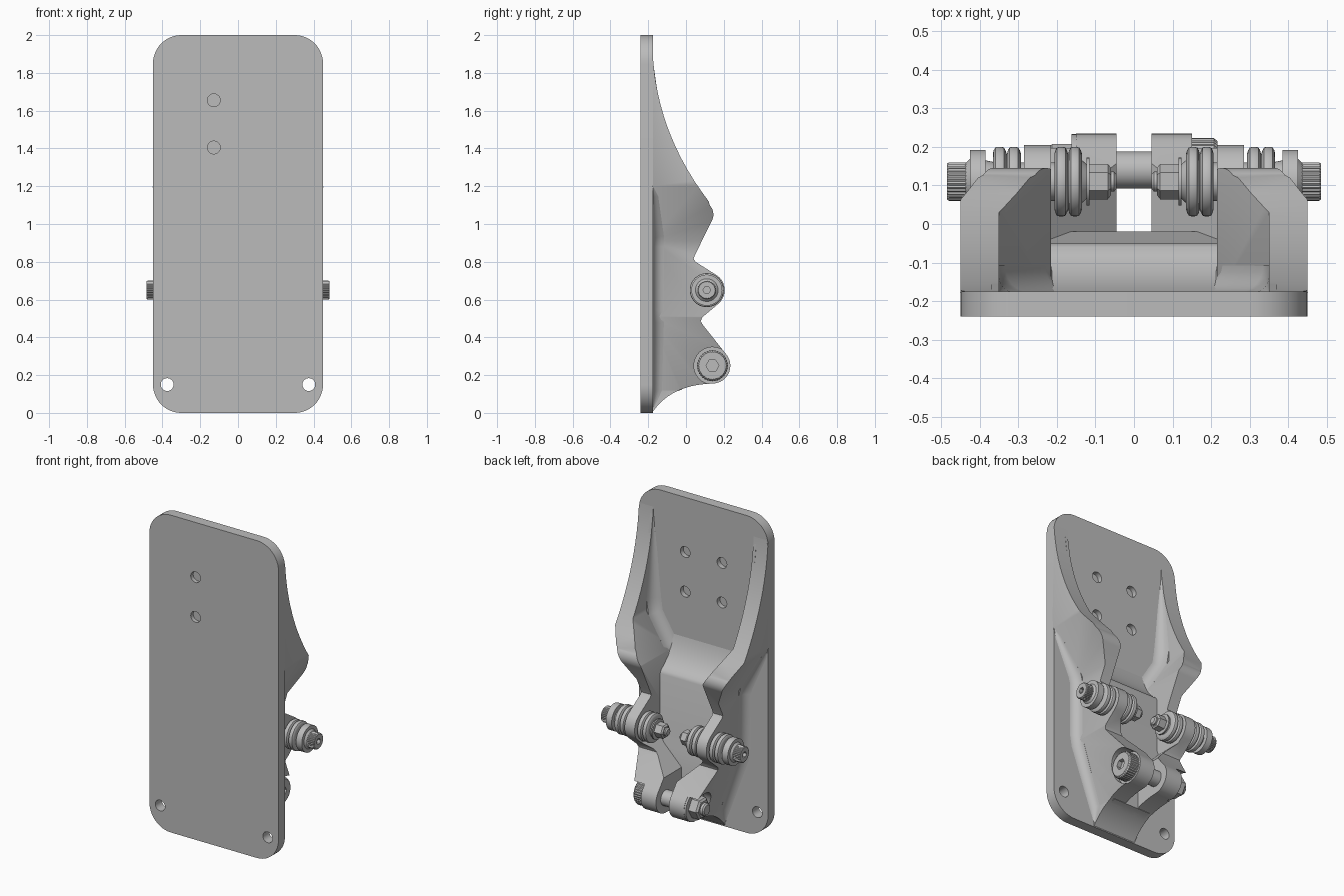
import bpy, bmesh, math
from mathutils import Vector

cube = bpy.data.objects.get("Cube")
if cube:
    bpy.data.objects.remove(cube, do_unlink=True)

grey = bpy.data.materials.new("mid grey")
grey.use_nodes = True
GREY = (0.5, 0.5, 0.5, 1)
grey.diffuse_color = GREY
grey.node_tree.nodes["Principled BSDF"].inputs["Base Color"].default_value = GREY
BACK = -0.177  # rear face of the plate


def finish(name, bm):
    bmesh.ops.recalc_face_normals(bm, faces=bm.faces)
    me = bpy.data.meshes.new(name)
    bm.to_mesh(me)
    bm.free()
    me.materials.append(grey)
    ob = bpy.data.objects.new(name, me)
    bpy.context.collection.objects.link(ob)
    return ob


def activate(ob):
    bpy.ops.object.select_all(action='DESELECT')
    ob.select_set(True)
    bpy.context.view_layer.objects.active = ob


def smooth(ob, angle=32):
    activate(ob)
    bpy.ops.object.shade_smooth_by_angle(angle=math.radians(angle))
    return ob


def arc(cx, cy, r, start, end, n=12):
    angles = [math.radians(start + (end - start) * i / n) for i in range(n + 1)]
    return [(cx + r * math.cos(a), cy + r * math.sin(a)) for a in angles]


def bezier(p, c, q, n=14):
    ts = [i / n for i in range(n + 1)]
    return [tuple((1 - t) ** 2 * p[k] + 2 * t * (1 - t) * c[k] + t * t * q[k] for k in (0, 1)) for t in ts]


def prism(name, pts, axis, lo, hi):
    """Extrude a (y, z) outline along x, or an (x, z) outline along y."""
    bm = bmesh.new()
    place = (lambda a, b, d: (d, a, b)) if axis == 'x' else (lambda a, b, d: (a, d, b))
    rings = [[bm.verts.new(place(a, b, d)) for a, b in pts] for d in (lo, hi)]
    n = len(pts)
    for ring in rings:
        bm.faces.new(ring)
    for i in range(n):
        j = (i + 1) % n
        bm.faces.new((rings[0][i], rings[0][j], rings[1][j], rings[1][i]))
    return finish(name, bm)


def lathe(name, profile, y, z, segs=40, side=1, knurl=0):
    """Revolve (x, radius) points about an axis along x."""
    bm = bmesh.new()
    rings = []
    for x, r in profile:
        ring = []
        for i in range(segs):
            a = 2 * math.pi * i / segs
            k = r - knurl * (i % 2)
            ring.append(bm.verts.new((x * side, y + k * math.cos(a), z + k * math.sin(a))))
        rings.append(ring)
    for a, b in zip(rings, rings[1:]):
        for i in range(segs):
            j = (i + 1) % segs
            bm.faces.new((a[i], a[j], b[j], b[i]))
    bm.faces.new(rings[0])
    bm.faces.new(rings[-1])
    return finish(name, bm)


def boolean(ob, tool, op='DIFFERENCE'):
    activate(ob)
    mod = ob.modifiers.new("bool", 'BOOLEAN')
    mod.operation, mod.object, mod.solver = op, tool, 'EXACT'
    bpy.ops.object.modifier_apply(modifier=mod.name)
    bpy.data.objects.remove(tool, do_unlink=True)
    return ob


def mirror(ob):
    activate(ob)
    mod = ob.modifiers.new("mirror", 'MIRROR')
    mod.use_mirror_merge = False
    bpy.ops.object.modifier_apply(modifier=mod.name)
    return ob


def fillet(name, path, sign):
    """Concave strip where a wall meets the plate; path holds (x, z, radius)."""
    bm = bmesh.new()
    rings = []
    for i, (x, z, r) in enumerate(path):
        a, b = path[max(i - 1, 0)], path[min(i + 1, len(path) - 1)]
        t = Vector((b[0] - a[0], b[1] - a[1])).normalized()
        nx, nz = -t.y * sign, t.x * sign
        section = [(-0.02, 0), (-0.02, r)]
        section += [(r * (1 - math.sin(k * math.pi / 12)), r * (1 - math.cos(k * math.pi / 12)))
                    for k in range(6, -1, -1)]
        rings.append([bm.verts.new((x + nx * o, BACK + h, z + nz * o)) for o, h in section])
    n = len(rings[0])
    for a, b in zip(rings, rings[1:]):
        for i in range(n):
            j = (i + 1) % n
            bm.faces.new((a[i], a[j], b[j], b[i]))
    bm.faces.new(rings[0])
    bm.faces.new(rings[-1])
    return smooth(mirror(finish(name, bm)))


# Base plate with rounded corners and holes
outline = (arc(0.3, 1.85, 0.15, 0, 90) + arc(-0.3, 1.85, 0.15, 90, 180)
           + arc(-0.3, 0.15, 0.15, 180, 270) + arc(0.3, 0.15, 0.15, 270, 360))
plate = prism("base_plate", outline, 'y', -0.24, -0.175)
holes = [(s * 0.375, 0.15, -0.3, -0.1) for s in (-1, 1)]
holes += [(s * 0.128, z, -0.205, -0.1) for s in (-1, 1) for z in (1.655, 1.405)]
holes += [(-0.128, z, -0.3, -0.215) for z in (1.655, 1.405)]
for x, z, lo, hi in holes:
    boolean(plate, prism("hole_cutter", arc(x, z, 0.034, 0, 345, 23), 'y', lo, hi))
smooth(plate)

# Side walls: side outline crossed with the front outline
AXLE, PIVOT = (0.11, 0.65), (0.14, 0.25)
underside = bezier((0.14, 0.155), (-0.08, 0.15), (-0.18, 0.0))
side = (bezier((-0.178, 1.95), (-0.17, 1.5), (0.12, 1.12)) + arc(0.075, 1.05, 0.07, 42, -30)
        + [(0.047, 0.835), (0.04, 0.815), (0.05, 0.8)] + arc(*AXLE, 0.095, 62, -50)
        + [(0.085, 0.505), (0.078, 0.485), (0.09, 0.465)] + arc(*PIVOT, 0.095, 45, -88)
        + underside + [(-0.19, 0.0), (-0.19, 1.95)])
plan = [(0.35, 1.96), (0.41, 1.94), (0.45, 1.85), (0.45, 1.2), (0.285, 0.91), (0.285, 0.51),
        (0.15, 0.12), (0.15, -0.1), (0.045, -0.1), (0.045, 0.38), (0.215, 0.55), (0.215, 1.03),
        (0.35, 1.25)]
wall = prism("side_walls", side, 'x', 0, 0.6)
boolean(wall, prism("plan_cutter", plan, 'y', -0.4, 0.4), 'INTERSECT')
boolean(wall, lathe("seat_cutter", [(0.15, 0.098), (0.5, 0.098)], *PIVOT))
smooth(mirror(wall))

# Raised floor between the walls
floor_side = (bezier((-0.18, 1.14), (-0.15, 0.99), (-0.06, 0.935), 8)
              + [(-0.05, 0.915), (-0.05, 0.58), (-0.02, 0.5), (-0.02, 0.124)]
              + [p for p in underside if p[0] < -0.03] + [(-0.19, 0), (-0.19, 1.14)])
half = [(0.26, 1.2), (0.26, 0.5), (0.13, 0.12), (0.13, -0.1)]
floor = prism("raised_floor", floor_side, 'x', -0.4, 0.4)
floor_plan = half + [(-x, z) for x, z in reversed(half)]
boolean(floor, prism("plan_cutter", floor_plan, 'y', -0.4, 0.4), 'INTERSECT')
smooth(floor)

# Soft corners where the walls meet the plate
fillet("inner_fillet", [(0.35, 1.85, 0.004), (0.35, 1.6, 0.04), (0.35, 1.32, 0.07), (0.335, 1.225, 0.07),
                        (0.23, 1.055, 0.07), (0.215, 1.0, 0.07), (0.215, 0.93, 0.07)], -1)
fillet("outer_fillet", [(0.45, 1.2, 0.002), (0.42, 1.147, 0.03), (0.3, 0.936, 0.06), (0.285, 0.88, 0.06),
                        (0.285, 0.54, 0.06), (0.275, 0.48, 0.06), (0.15, 0.12, 0.05),
                        (0.15, 0.03, 0.01)], 1)


def ribbed_roller(lo, hi, r):
    """Two rounded ribs with a groove between them."""
    w = (hi - lo) / 2
    pts = []
    for x in (lo, lo + w):
        pts += [(x, r * 0.8), (x + w * 0.08, r * 0.9), (x + w * 0.2, r * 0.98), (x + w * 0.35, r),
                (x + w * 0.65, r), (x + w * 0.8, r * 0.98), (x + w * 0.92, r * 0.9), (x + w * 0.98, r * 0.8)]
    return pts


def socket(head, lo, hi, r, pos, s=1):
    boolean(head, lathe("socket_cutter", [(lo, r), (hi, r)], *pos, segs=6, side=s))


# Upper axles, one on each wall
for s, word in ((1, "left"), (-1, "right")):
    def part(name, profile, segs=40, knurl=0):
        return lathe(f"{word}_{name}", profile, *AXLE, segs=segs, side=s, knurl=knurl)
    smooth(part("axle", [(0.045, 0.018), (0.052, 0.026), (0.07, 0.026), (0.07, 0.03), (0.44, 0.03)]))
    part("axle_nut", [(0.06, 0.036), (0.068, 0.046), (0.117, 0.046)], 6)
    smooth(part("nut_washer", [(0.115, 0.062), (0.123, 0.062), (0.123, 0.045), (0.14, 0.06)]))
    smooth(part("inner_roller", ribbed_roller(0.135, 0.207, 0.09)))
    smooth(part("inner_spacer", [(0.2, 0.05), (0.22, 0.05)]))
    smooth(part("outer_spacer", [(0.28, 0.05), (0.3, 0.05)]))
    smooth(part("outer_roller", ribbed_roller(0.293, 0.367, 0.09)))
    smooth(part("outer_flange", [(0.36, 0.05), (0.385, 0.055), (0.385, 0.082), (0.425, 0.082),
                                 (0.425, 0.06), (0.44, 0.045)]))
    head = part("axle_head", [(0.435, 0.05), (0.48, 0.05), (0.485, 0.046)], 60, 0.003)
    socket(head, 0.465, 0.5, 0.02, AXLE, s)

# Lower pivot bolt
smooth(lathe("pivot_shaft", [(-0.16, 0.048), (0.16, 0.048)], *PIVOT))
head = lathe("pivot_head", [(0.148, 0.083), (0.207, 0.083), (0.217, 0.074)], *PIVOT, segs=72, knurl=0.003)
socket(head, 0.19, 0.25, 0.034, PIVOT)
smooth(lathe("pivot_washer", [(0.148, 0.093), (0.162, 0.093)], *PIVOT, side=-1))
lathe("pivot_nut", [(0.16, 0.068), (0.212, 0.068), (0.222, 0.055)], *PIVOT, segs=6, side=-1)
smooth(lathe("pivot_end", [(0.2, 0.038), (0.238, 0.038), (0.246, 0.03)], *PIVOT, side=-1))
